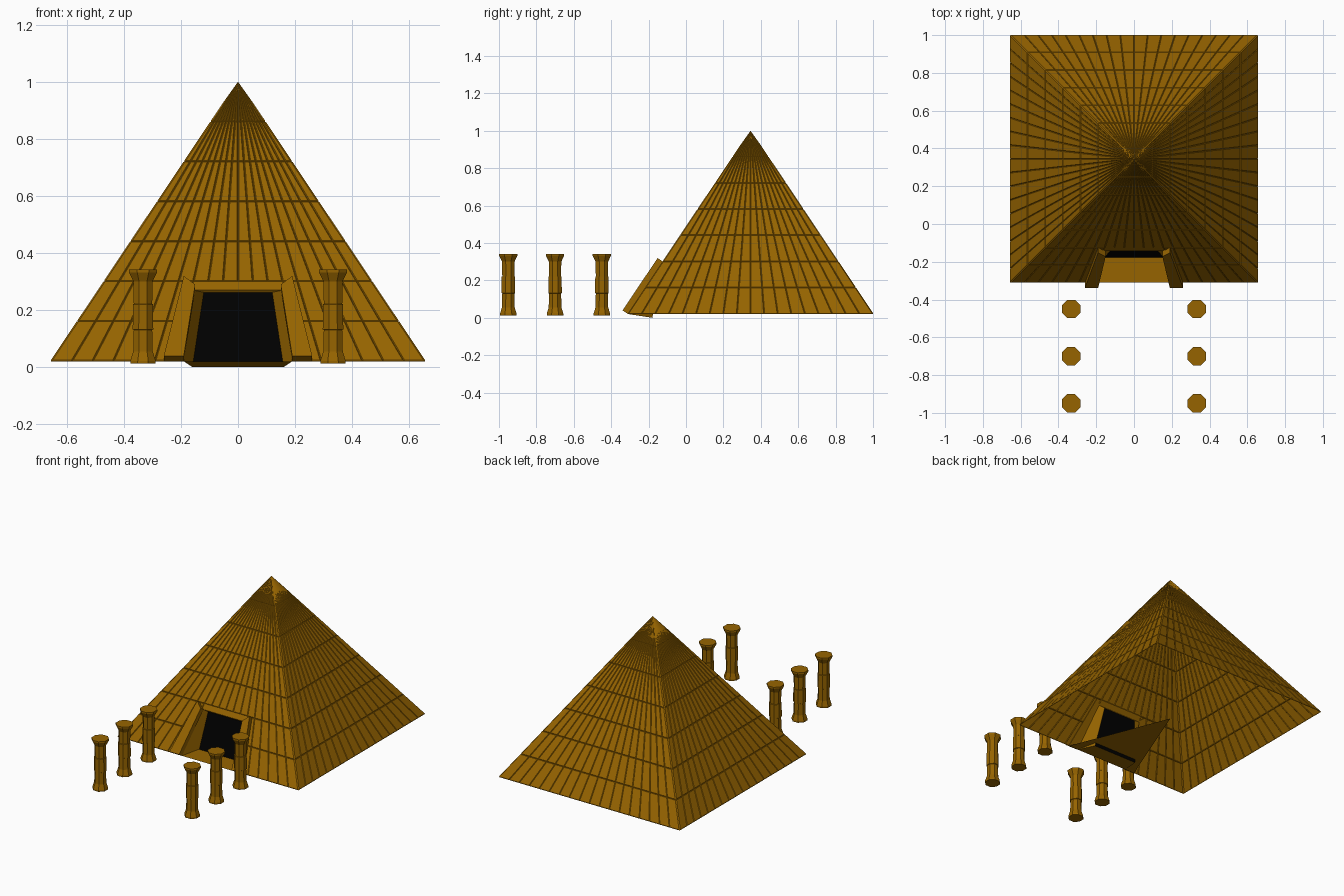
import bpy, bmesh, math
from mathutils import Vector as V

cube = bpy.data.objects.get("Cube")
if cube:
    bpy.data.objects.remove(cube, do_unlink=True)


def material(name, rgb):
    m = bpy.data.materials.new(name)
    m.use_nodes = True
    m.diffuse_color = (*rgb, 1)
    m.node_tree.nodes["Principled BSDF"].inputs["Base Color"].default_value = (*rgb, 1)
    return m


SAND = material("sandstone", (0.305, 0.127, 0.0))
BLACK = material("doorway_black", (0, 0, 0))


def make(name, polys, mat, relief=0):
    """Mesh from polygons; relief raises each face as a bevelled stone."""
    bm = bmesh.new()
    for p in polys:
        bm.faces.new([bm.verts.new(c) for c in p])
    bmesh.ops.remove_doubles(bm, verts=bm.verts, dist=1e-5)
    if relief:
        bm.normal_update()
        bmesh.ops.inset_individual(bm, faces=bm.faces[:], thickness=relief,
                                   depth=relief, use_even_offset=True)
    else:
        bmesh.ops.recalc_face_normals(bm, faces=bm.faces)
    me = bpy.data.meshes.new(name)
    bm.to_mesh(me)
    bm.free()
    me.materials.append(mat)
    ob = bpy.data.objects.new(name, me)
    bpy.context.collection.objects.link(ob)


HALF, BASE, TOP, CY = 0.655, 0.02, 1.0, 0.345
ROWS, COLS = 7, 18
DOOR_H, LOW, HIGH = 0.27, 0.19, 0.16
NORMAL = V((0, -(TOP - BASE), HALF)).normalized()


def on_face(x, z, lift=0):
    """Point on the front slope, lifted along its normal."""
    k = (TOP - z) / (TOP - BASE)
    return V((x, CY - HALF * k, z)) + NORMAL * lift


def turn(p, i):
    """Turn a point i quarter circles about the pyramid axis."""
    x, y = p.x, p.y - CY
    for _ in range(i):
        x, y = -y, x
    return V((x, y + CY, p.z))


def door_edge(z):
    return LOW + (HIGH - LOW) * (z - BASE) / (DOOR_H - BASE)


# Pyramid shell of bevelled stones, open below, with a doorway in front
stones = []
for side in range(4):
    for r in range(ROWS):
        z0, z1 = (BASE + (TOP - BASE) * k / ROWS for k in (r, r + 1))
        for c in range(COLS):
            sign = 1 if c >= COLS / 2 else -1

            def corner(col, z):
                x = (2 * col / COLS - 1) * HALF * (TOP - z) / (TOP - BASE)
                if side == 0 and r < 2:
                    x = sign * max(sign * x, door_edge(z))
                return on_face(x, z)

            cell = [corner(c, z0), corner(c + 1, z0), corner(c + 1, z1), corner(c, z1)]
            if (cell[1] - cell[0]).length > 1e-4:
                if (cell[2] - cell[3]).length < 1e-4:
                    cell.pop()
                stones.append([turn(p, side) for p in cell])
make("pyramid_stones", stones, SAND, relief=0.003)

# Entrance: lintel stone, black door, jambs and floor
z1 = BASE + (TOP - BASE) * 2 / ROWS
make("lintel_stone", [[on_face(-HIGH, DOOR_H), on_face(HIGH, DOOR_H),
                       on_face(door_edge(z1), z1), on_face(-door_edge(z1), z1)]], SAND)
bot = [V((s * 0.16, -0.18, 0)) for s in (-1, 1)]
top = [V((s * 0.12, -0.137, 0.262)) for s in (-1, 1)]
make("door_panel", [[bot[0], bot[1], top[1], top[0]]], BLACK)
make("door_lintel", [[top[0], top[1], on_face(HIGH, DOOR_H), on_face(-HIGH, DOOR_H)]], SAND)
for i, (s, side) in enumerate(((-1, "right"), (1, "left"))):
    make(side + "_jamb",
         [[bot[i], top[i], on_face(s * HIGH, DOOR_H), on_face(s * LOW, BASE)]], SAND)
make("door_sill", [[bot[0], bot[1], on_face(LOW, BASE), on_face(-LOW, BASE)]], SAND)
make("floor_wedge", [[on_face(-0.26, BASE), on_face(0.26, BASE), V((0, CY, BASE))]], SAND)

# Sloping slabs on each side of the entrance
for s, side in ((-1, "right"), (1, "left")):
    outline = [(LOW, BASE), (0.26, BASE), (0.19, 0.30), (0.15, DOOR_H)]
    a = [on_face(s * x, z) for x, z in outline]
    b = [on_face(s * x, z, 0.035) for x, z in outline]
    make(side + "_entrance_slab",
         [a, b] + [[a[j - 1], a[j], b[j], b[j - 1]] for j in range(4)], SAND)

# Avenue of eight-sided columns with flared ends
PROFILE = [(0.048, 0.012), (0.048, 0.022), (0.037, 0.055), (0.035, 0.13), (0.039, 0.132),
           (0.038, 0.22), (0.035, 0.222), (0.036, 0.30), (0.053, 0.332), (0.053, 0.342)]


def ring(x, y, r, z):
    return [V((x + r * math.cos(a), y + r * math.sin(a), z))
            for a in (math.pi / 8 + k * math.pi / 4 for k in range(8))]


for s, side in ((-1, "right"), (1, "left")):
    for n, y in enumerate((-0.45, -0.70, -0.95)):
        rings = [ring(s * 0.333, y, r, z) for r, z in PROFILE]
        polys = [rings[0], rings[-1]]
        for p, q in zip(rings, rings[1:]):
            polys += [[p[k - 1], p[k], q[k], q[k - 1]] for k in range(8)]
        make(f"{side}_column_{n + 1}", polys, SAND)
